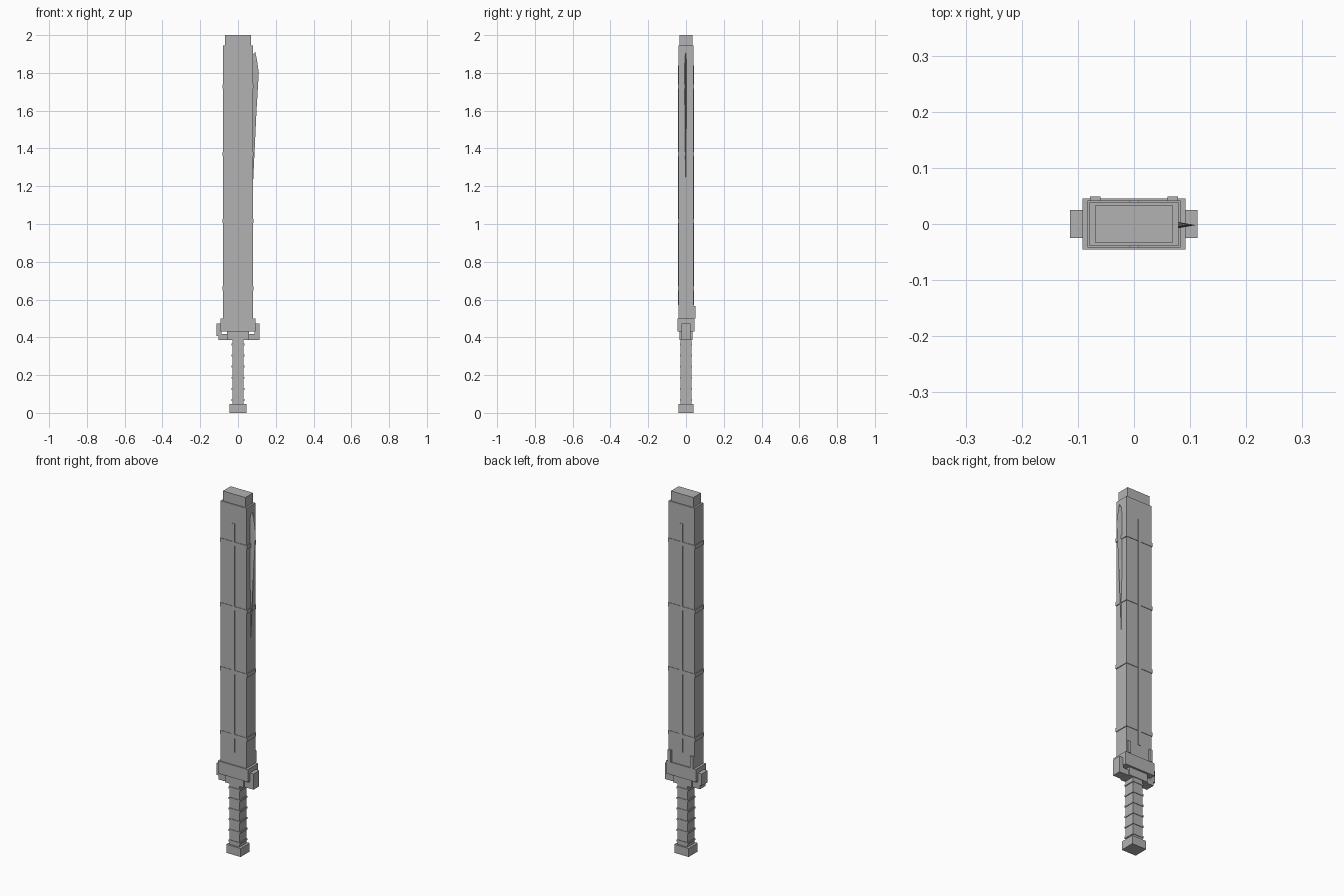
import bpy, bmesh

if "Cube" in bpy.data.objects:
    bpy.data.objects.remove(bpy.data.objects["Cube"])

grey = bpy.data.materials.new("plain_grey")
grey.diffuse_color = (0.45, 0.45, 0.45, 1)
grey.use_nodes = True
grey.node_tree.nodes["Principled BSDF"].inputs["Base Color"].default_value = grey.diffuse_color


def finish(name, bm):
    bmesh.ops.recalc_face_normals(bm, faces=bm.faces)
    me = bpy.data.meshes.new(name)
    bm.to_mesh(me)
    bm.free()
    ob = bpy.data.objects.new(name, me)
    bpy.context.collection.objects.link(ob)
    me.materials.append(grey)
    return ob


def box(name, x0, x1, y0, y1, z0, z1):
    bm = bmesh.new()
    bmesh.ops.create_cube(bm, size=1)
    for v in bm.verts:
        v.co.x = x0 if v.co.x < 0 else x1
        v.co.y = y0 if v.co.y < 0 else y1
        v.co.z = z0 if v.co.z < 0 else z1
    return finish(name, bm)


def cbox(name, hx, hy, z0, z1):
    return box(name, -hx, hx, -hy, hy, z0, z1)


# handle
cbox("pommel", 0.044, 0.040, 0, 0.047)
cbox("grip", 0.030, 0.030, 0.04, 0.40)
for i in range(6):
    z = 0.068 + 0.059 * i
    cbox("grip_ring", 0.034, 0.033, z - 0.005, z + 0.005)

# guard with side clips
cbox("guard_neck", 0.057, 0.034, 0.386, 0.435)
box("guard_bar", -0.103, 0.113, -0.025, 0.025, 0.386, 0.418)
box("guard_clip_left", -0.114, -0.088, -0.025, 0.025, 0.408, 0.474)
box("guard_clip_right", 0.088, 0.113, -0.025, 0.025, 0.386, 0.474)
cbox("guard_collar", 0.092, 0.045, 0.43, 0.50)

# scabbard body, end cap and bands
cbox("scabbard", 0.079, 0.039, 0.49, 1.945)
cbox("scabbard_tip", 0.069, 0.034, 1.93, 2.0)
for z in (0.66, 1.015, 1.37, 1.728):
    cbox("scabbard_band", 0.083, 0.0415, z - 0.011, z + 0.011)

# centre strips on front and back, lugs on the back
for s in (-1, 1):
    y0, y1 = sorted((s * 0.036, s * 0.0418))
    box("centre_strip", -0.008, 0.008, y0, y1, 0.57, 1.84)
    box("back_lug", s * 0.069 - 0.009, s * 0.069 + 0.009, 0.035, 0.049, 0.50, 0.567)

# thin blade fin on the right edge: (z, outer x, half thickness)
bm = bmesh.new()
rows = [(1.20, 0.079, 0.001), (1.35, 0.086, 0.003), (1.60, 0.098, 0.005),
        (1.80, 0.110, 0.006), (1.87, 0.100, 0.005), (1.912, 0.091, 0.002)]
rings = []
for z, x, h in rows:
    zb = min(z, 1.865 + (z - 1.865) * 0.6)
    rings.append([bm.verts.new((0.076, -h - 0.002, zb)), bm.verts.new((x, -0.002, z)),
                  bm.verts.new((0.076, h - 0.002, zb))])
for a, b in zip(rings, rings[1:]):
    for i in range(3):
        j = (i + 1) % 3
        bm.faces.new((a[i], a[j], b[j], b[i]))
bm.faces.new(rings[0])
bm.faces.new(rings[-1])
finish("blade_fin", bm)
